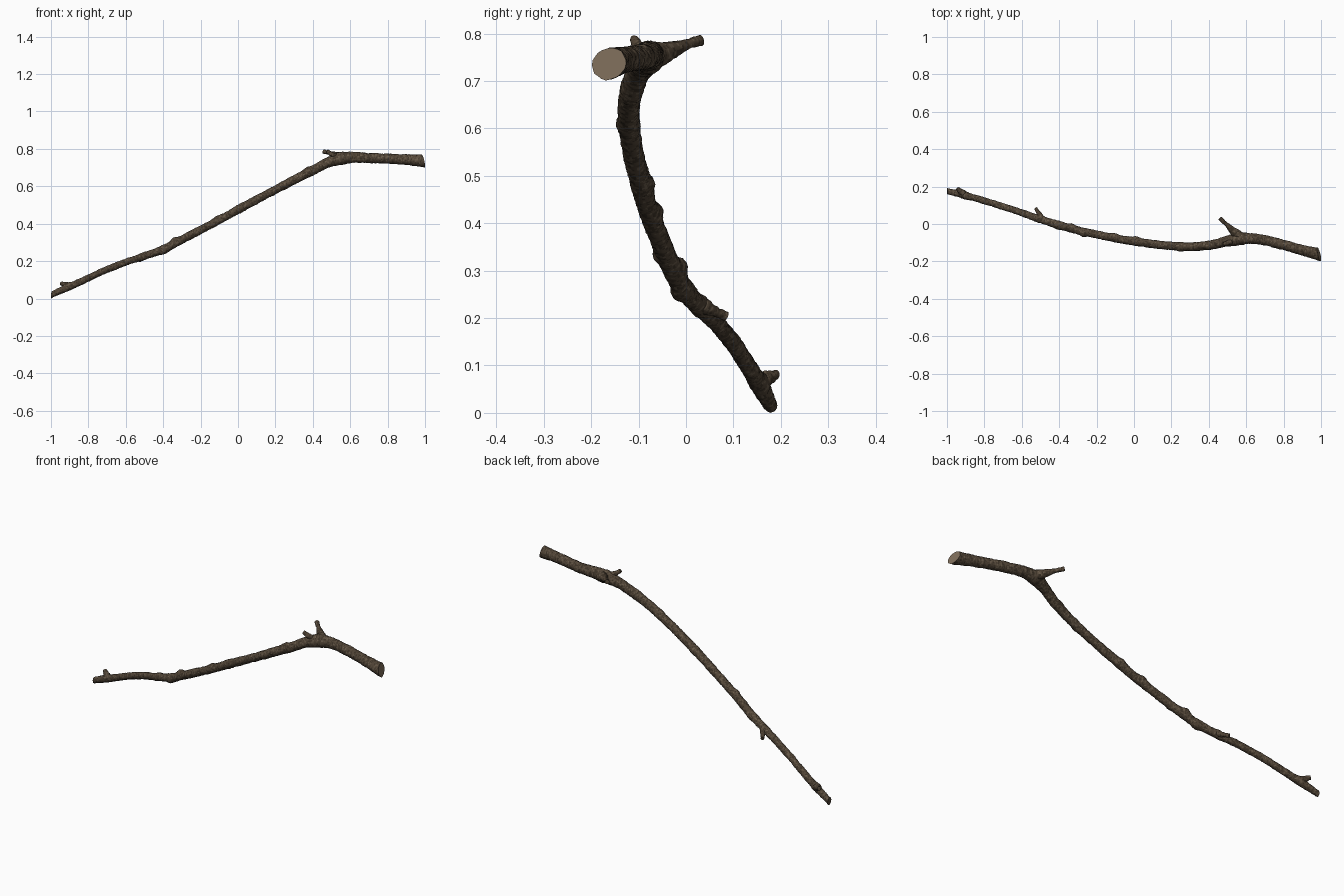
import bpy, bmesh, math, random
from mathutils import Vector, noise

random.seed(4)


def material(name, rgb):
    m = bpy.data.materials.new(name)
    m.diffuse_color = (*rgb, 1)
    return m


MATS = [material("bark brown", (0.082, 0.058, 0.037)),
        material("bark dark", (0.045, 0.032, 0.020)),
        material("bark light", (0.135, 0.100, 0.066)),
        material("cut wood", (0.21, 0.155, 0.105))]

# swollen knots: x, y, z, height, spread
KNOTS = [(-0.34, -0.005, 0.318, 0.016, 0.022), (-0.40, -0.018, 0.245, 0.010, 0.022),
         (-0.11, -0.055, 0.435, 0.011, 0.022), (0.01, -0.075, 0.487, 0.008, 0.020),
         (-0.27, -0.058, 0.335, 0.008, 0.018), (0.25, -0.140, 0.600, 0.006, 0.020),
         (0.37, -0.113, 0.695, 0.008, 0.020), (0.55, -0.070, 0.750, 0.010, 0.050),
         (-0.91, 0.160, 0.070, 0.008, 0.022), (-0.50, 0.040, 0.230, 0.006, 0.025),
         (-0.66, 0.085, 0.150, 0.003, 0.020), (0.98, -0.140, 0.755, 0.004, 0.030)]


def spline(pts, t):
    """Catmull-Rom through points of (x, y, z, radius)."""
    n = len(pts) - 1
    i = min(int(t * n), n - 1)
    u = t * n - i
    p = [pts[max(0, min(n, i + k))] for k in (-1, 0, 1, 2)]
    return [0.5 * (2 * b + (c - a) * u + (2 * a - 5 * b + 4 * c - d) * u * u
                   + (3 * b - a - 3 * c + d) * u ** 3) for a, b, c, d in zip(*p)]


def limb(name, pts, rings, sides, cuts=(), rough=0.0022):
    """Rough bark tube along a path, with flat sawn or snapped ends."""
    bm = bmesh.new()
    samples = [spline(pts, k / (rings - 1)) for k in range(rings)]
    centres = [Vector(s[:3]) for s in samples]
    side = Vector((0, 1, 0.1))
    loops = []
    for k, c in enumerate(centres):
        tan = (centres[min(k + 1, rings - 1)] - centres[max(k - 1, 0)]).normalized()
        side = (side - tan * side.dot(tan)).normalized()
        other = tan.cross(side)
        loop = []
        for j in range(sides):
            a = math.tau * j / sides
            d = side * math.cos(a) + other * math.sin(a)
            r = samples[k][3]
            p = c + d * r
            r += rough * noise.noise(p * 110) + 0.002 * noise.noise(p * 28)
            for x, y, z, h, s in KNOTS:
                r += h * math.exp(-(p - Vector((x, y, z))).length_squared / (s * s))
            loop.append(bm.verts.new(c + d * r))
        loops.append(loop)
    for A, B in zip(loops, loops[1:]):
        for j in range(sides):
            i = (j + 1) % sides
            bm.faces.new((A[j], A[i], B[i], B[j]))
    bm.faces.new(loops[0][::-1])
    bm.faces.new(loops[-1])
    # slanted end cuts
    for co, no in cuts:
        bmesh.ops.bisect_plane(bm, geom=bm.verts[:] + bm.edges[:] + bm.faces[:],
                               plane_co=co, plane_no=no, clear_outer=True)
        bmesh.ops.holes_fill(bm, edges=[e for e in bm.edges if e.is_boundary], sides=0)
    bmesh.ops.recalc_face_normals(bm, faces=bm.faces)
    # mottled bark
    for f in bm.faces:
        f.smooth = True
        if len(f.verts) > 8:
            f.smooth = False
            f.material_index = 3 if cuts and f.calc_center_median().x > 0.9 else 0
            continue
        v = noise.noise(f.calc_center_median() * 90) + random.uniform(-0.45, 0.45)
        f.material_index = 1 if v < -0.22 else 2 if v > 0.42 else 0
    for e in bm.edges:
        if len(e.link_faces) == 2 and e.calc_face_angle(0) > 0.9:
            e.smooth = False
    me = bpy.data.meshes.new(name)
    bm.to_mesh(me)
    bm.free()
    for m in MATS:
        me.materials.append(m)
    ob = bpy.data.objects.new(name, me)
    bpy.context.collection.objects.link(ob)
    return ob


# main branch
limb("main_branch", [
    (-1.03, 0.184, 0.004, 0.016), (-0.9, 0.152, 0.062, 0.018), (-0.8, 0.124, 0.108, 0.0175),
    (-0.7, 0.093, 0.154, 0.0175), (-0.6, 0.060, 0.193, 0.018), (-0.5, 0.025, 0.226, 0.019),
    (-0.4, -0.006, 0.262, 0.021), (-0.3, -0.034, 0.313, 0.021), (-0.2, -0.056, 0.366, 0.021),
    (-0.1, -0.076, 0.418, 0.021), (0.0, -0.093, 0.473, 0.022), (0.1, -0.107, 0.527, 0.022),
    (0.2, -0.117, 0.580, 0.022), (0.3, -0.121, 0.633, 0.023), (0.4, -0.114, 0.683, 0.024),
    (0.5, -0.092, 0.733, 0.027), (0.6, -0.077, 0.753, 0.028), (0.7, -0.087, 0.750, 0.027),
    (0.8, -0.112, 0.746, 0.027), (0.9, -0.140, 0.741, 0.028), (0.97, -0.158, 0.735, 0.031),
    (1.04, -0.176, 0.729, 0.032)],
    520, 22,
    cuts=[((0.990, -0.164, 0.733), (1, 0.2, 0.22)), ((-0.999, 0.175, 0.016), (-1, 0, 0.05))])

# side twig and snapped stubs
TWIGS = {
    "side_twig": [(0.585, -0.078, 0.750, 0.020), (0.545, -0.050, 0.757, 0.018),
                  (0.505, -0.012, 0.770, 0.012), (0.478, 0.012, 0.779, 0.011),
                  (0.460, 0.031, 0.784, 0.011)],
    "upper_stub": [(0.545, -0.085, 0.745, 0.014), (0.510, -0.098, 0.764, 0.011),
                   (0.475, -0.109, 0.787, 0.009)],
    "tip_stub": [(-0.900, 0.152, 0.058, 0.013), (-0.922, 0.172, 0.071, 0.013),
                 (-0.945, 0.190, 0.080, 0.010)],
    "middle_stub": [(-0.490, 0.025, 0.228, 0.013), (-0.508, 0.055, 0.215, 0.011),
                    (-0.525, 0.084, 0.202, 0.008)],
}
for name, pts in TWIGS.items():
    limb(name, pts, 36, 14)

# stand the branch on the ground
low = min(v.co.z for o in bpy.data.objects for v in o.data.vertices)
for o in bpy.data.objects:
    o.location.z -= low
